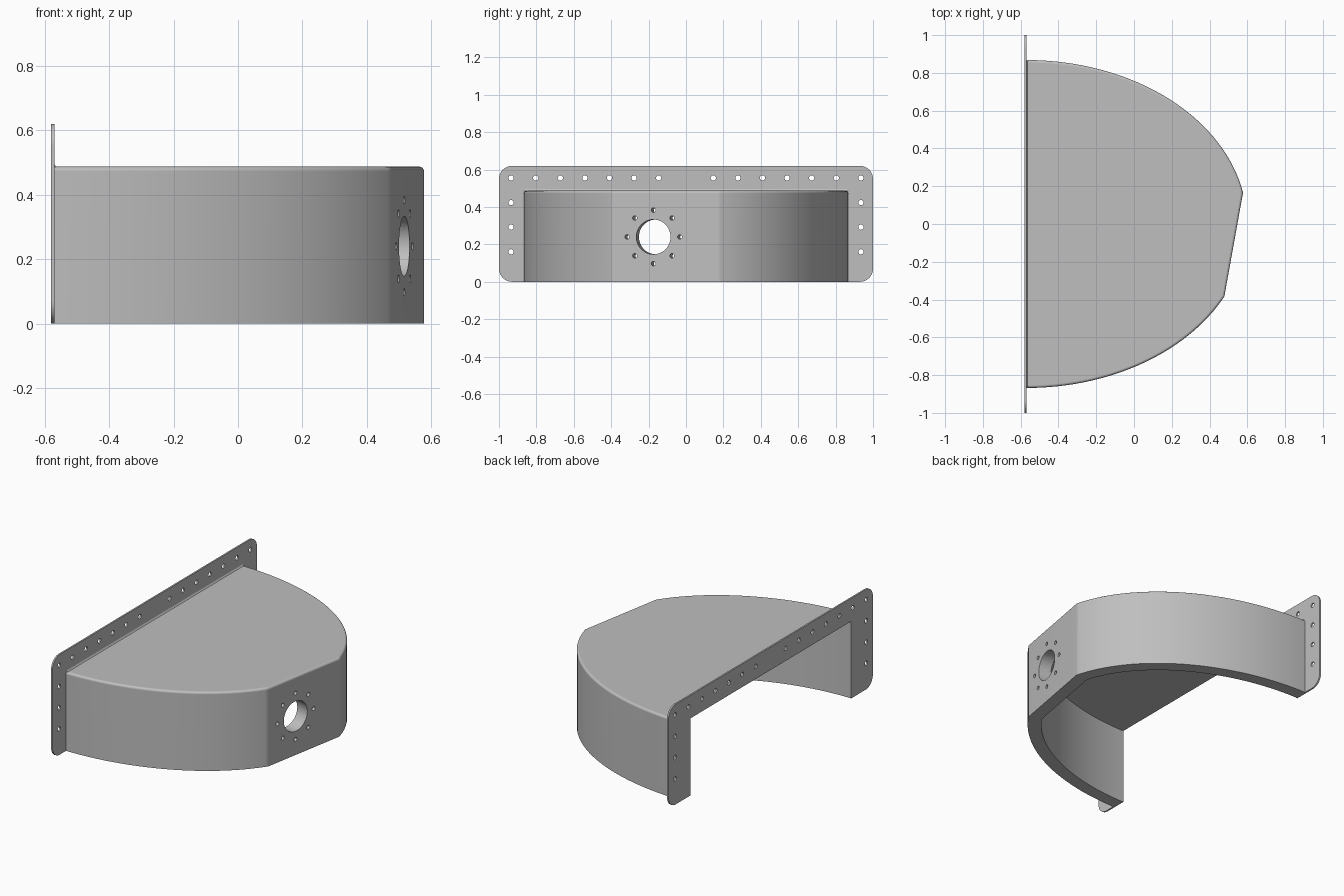
import bpy, bmesh, math
from mathutils import Vector, Matrix

cube = bpy.data.objects.get("Cube")
if cube:
    bpy.data.objects.remove(cube, do_unlink=True)

grey = bpy.data.materials.new("plain_grey")
grey.use_nodes = True
color = (0.52, 0.52, 0.52, 1)
grey.diffuse_color = color
grey.node_tree.nodes["Principled BSDF"].inputs["Base Color"].default_value = color

BACK, FACE = -0.58, -0.57          # flange plate back and front planes
WALL, TOP, ROOF_UNDER = 0.08, 0.487, 0.477
FLAT_A, FLAT_B = Vector((0.48, -0.375, 0)), Vector((0.578, 0.17, 0))
along = (FLAT_B - FLAT_A).normalized()
normal = Vector((along.y, -along.x, 0))


def to_object(bm, name):
    bmesh.ops.recalc_face_normals(bm, faces=bm.faces)
    mesh = bpy.data.meshes.new(name)
    bm.to_mesh(mesh)
    bm.free()
    mesh.materials.append(grey)
    obj = bpy.data.objects.new(name, mesh)
    bpy.context.collection.objects.link(obj)
    return obj


def prism(points, direction):
    bm = bmesh.new()
    face = bm.faces.new([bm.verts.new(p) for p in points])
    new = bmesh.ops.extrude_face_region(bm, geom=[face])["geom"]
    bmesh.ops.translate(bm, vec=direction,
                        verts=[g for g in new if isinstance(g, bmesh.types.BMVert)])
    return bm


def dome_prism(inset, back, low, high):
    """Half ellipse with one slanted flat, extruded upwards."""
    a, b = 1.169 - inset, 0.868 - inset
    pts = [(back, -b, low)] if back < FACE else []
    for i in range(73):
        t = math.pi * (i / 72 - 0.5)
        pts.append((FACE + a * math.cos(t), b * math.sin(t), low))
    if back < FACE:
        pts.append((back, b, low))
    bm = prism(pts, (0, 0, high - low))
    bmesh.ops.bisect_plane(bm, geom=bm.verts[:] + bm.edges[:] + bm.faces[:],
                           plane_co=FLAT_A - normal * inset, plane_no=normal,
                           clear_outer=True)
    bmesh.ops.holes_fill(bm, edges=[e for e in bm.edges if e.is_boundary], sides=0)
    return bm


def drills(name, spots, axis, depth):
    """Cylinders for holes: spots are (centre, radius, sides)."""
    bm = bmesh.new()
    turn = axis.to_track_quat('Z', 'Y').to_matrix().to_4x4()
    for centre, radius, sides in spots:
        bmesh.ops.create_cone(bm, cap_ends=True, segments=sides, radius1=radius,
                              radius2=radius, depth=depth,
                              matrix=Matrix.Translation(centre) @ turn)
    return to_object(bm, name)


def cut(obj, cutter):
    cutter.hide_render = True
    mod = obj.modifiers.new("cut", 'BOOLEAN')
    mod.operation, mod.solver, mod.object = 'DIFFERENCE', 'EXACT', cutter
    bpy.context.view_layer.objects.active = obj
    bpy.ops.object.modifier_apply(modifier=mod.name)
    bpy.data.objects.remove(cutter, do_unlink=True)


def finish(obj):
    bpy.ops.object.select_all(action='DESELECT')
    obj.select_set(True)
    bpy.context.view_layer.objects.active = obj
    bpy.ops.object.shade_smooth_by_angle(angle=math.radians(32))
    mod = obj.modifiers.new("clean_normals", 'WEIGHTED_NORMAL')
    mod.keep_sharp = True


# Hood: curved wall and thin roof with a softened upper rim
bm = dome_prism(0, FACE, 0, TOP)
rim = [e for e in bm.edges
       if all(v.co.z > TOP - 0.001 for v in e.verts)
       and any(v.co.x > FACE + 0.001 for v in e.verts)]
bmesh.ops.bevel(bm, geom=rim, offset=0.014, segments=4, profile=0.5, affect='EDGES')
hood = to_object(bm, "hood")
cut(hood, to_object(dome_prism(WALL, FACE - 0.1, -0.1, ROOF_UNDER), "cavity_cutter"))

# Port and its ring of bolt holes through the slanted flat
port = FLAT_A + along * 0.204 + Vector((0, 0, 0.24))
spots = [(port, 0.093, 48)]
for k in range(8):
    ang = k * math.pi / 4
    offset = along * math.cos(ang) + Vector((0, 0, math.sin(ang)))
    spots.append((port + offset * 0.143, 0.012, 16))
cut(hood, drills("port_cutter", spots, normal, 0.3))
finish(hood)

# Flange: rounded plate with an opening down to the floor
W, H, R, OPEN = 1.0, 0.62, 0.07, 0.786
half = [(OPEN, ROOF_UNDER), (OPEN, 0)]
for cz, start in ((R, -90), (H - R, 0)):
    for k in range(9):
        ang = math.radians(start + k * 90 / 8)
        half.append((W - R + R * math.cos(ang), cz + R * math.sin(ang)))
outline = half + [(-y, z) for y, z in reversed(half)]
flange = to_object(prism([(BACK, y, z) for y, z in outline], (FACE - BACK, 0, 0)), "flange")

# Flange bolt holes
STEP, EDGE, ROW = 0.1315, 0.935, 0.555
spots = []
for side in (-1, 1):
    places = [(EDGE - STEP * k, ROW) for k in range(7)]
    places += [(EDGE, ROW - STEP * k) for k in range(1, 4)]
    spots += [(Vector((BACK, side * y, z)), 0.014, 16) for y, z in places]
cut(flange, drills("bolt_cutter", spots, Vector((1, 0, 0)), 0.1))
finish(flange)

# Small weld bead where the roof meets the flange
bead = to_object(prism([(FACE, -0.86, TOP - 0.002), (FACE + 0.009, -0.86, TOP - 0.002),
                        (FACE + 0.003, -0.86, TOP + 0.003), (FACE, -0.86, TOP + 0.009)],
                       (0, 1.72, 0)), "weld_bead")
finish(bead)
